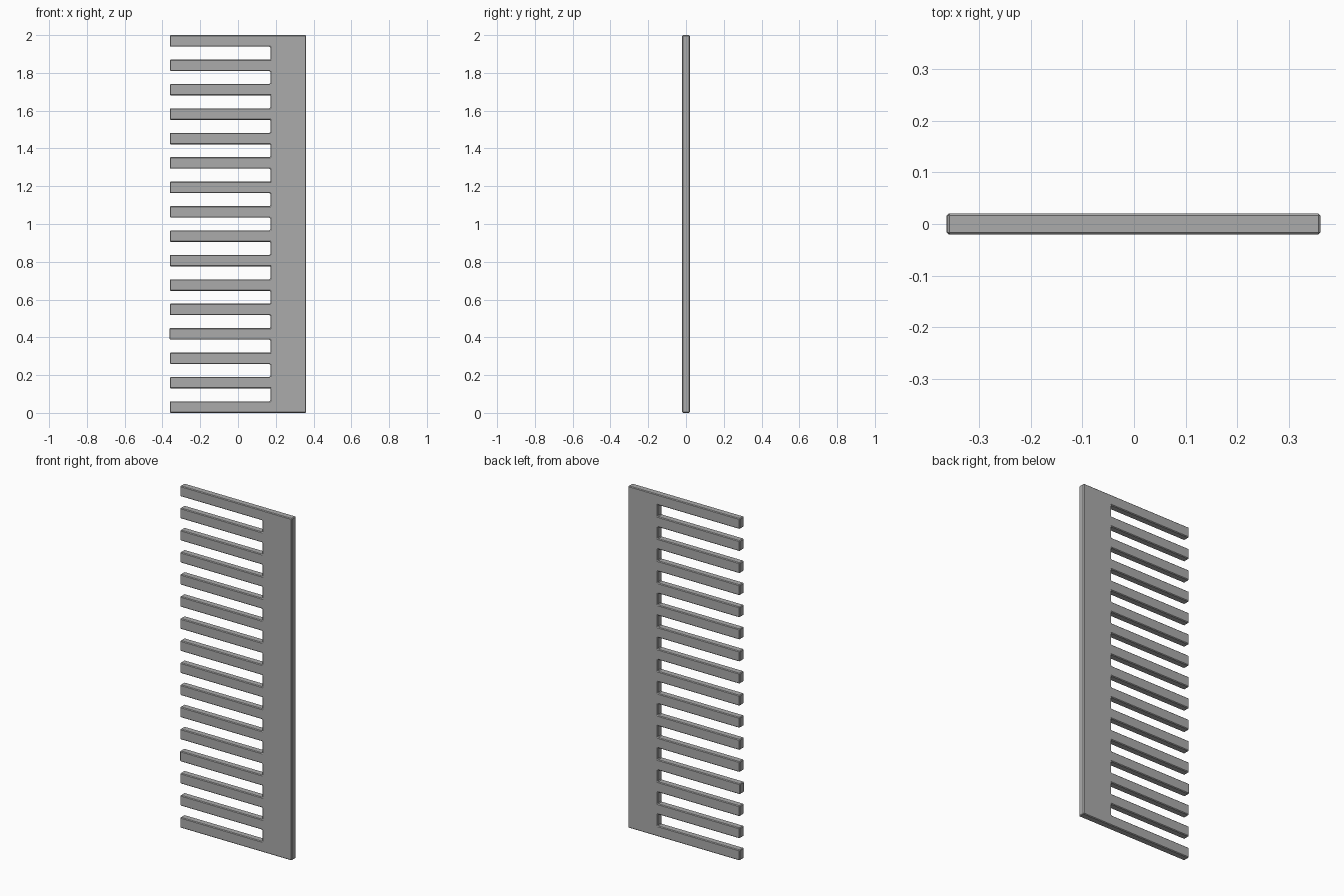
import bpy, bmesh

if "Cube" in bpy.data.objects:
    bpy.data.objects.remove(bpy.data.objects["Cube"])

TEETH = 16
HEIGHT, HALF_W, HALF_T = 2.0, 0.361, 0.02
TOOTH, ROOT_X = 0.061, 0.171
PITCH = (HEIGHT - TOOTH) / (TEETH - 1)
LONG_TOOTH = 3  # this tooth sticks out very slightly

# comb outline: straight spine on the right, teeth pointing left
outline = [(HALF_W, HEIGHT), (HALF_W, 0)]
for i in range(TEETH):
    z0, z1 = i * PITCH, i * PITCH + TOOTH
    tip = -HALF_W - (0.002 if i == LONG_TOOTH else 0)
    if i > 0:
        outline.append((ROOT_X, z0))
    outline += [(tip, z0), (tip, z1)]
    if i < TEETH - 1:
        outline.append((ROOT_X, z1))

# extrude the outline through the thickness
bm = bmesh.new()
face = bm.faces.new([bm.verts.new((x, -HALF_T, z)) for x, z in outline])
ext = bmesh.ops.extrude_face_region(bm, geom=[face], use_keep_orig=True)
moved = [g for g in ext["geom"] if isinstance(g, bmesh.types.BMVert)]
bmesh.ops.translate(bm, verts=moved, vec=(0, 2 * HALF_T, 0))
bmesh.ops.recalc_face_normals(bm, faces=bm.faces)

mesh = bpy.data.meshes.new("comb")
bm.to_mesh(mesh)
bm.free()
comb = bpy.data.objects.new("comb", mesh)
bpy.context.collection.objects.link(comb)

# small chamfer on all edges
bevel = comb.modifiers.new("chamfer", "BEVEL")
bevel.width = 0.004
bevel.segments = 1
bevel.limit_method = "ANGLE"

# dark grey
grey = bpy.data.materials.new("dark_grey")
grey.diffuse_color = (0.41, 0.41, 0.41, 1)
grey.use_nodes = True
grey.node_tree.nodes["Principled BSDF"].inputs["Base Color"].default_value = grey.diffuse_color
mesh.materials.append(grey)
